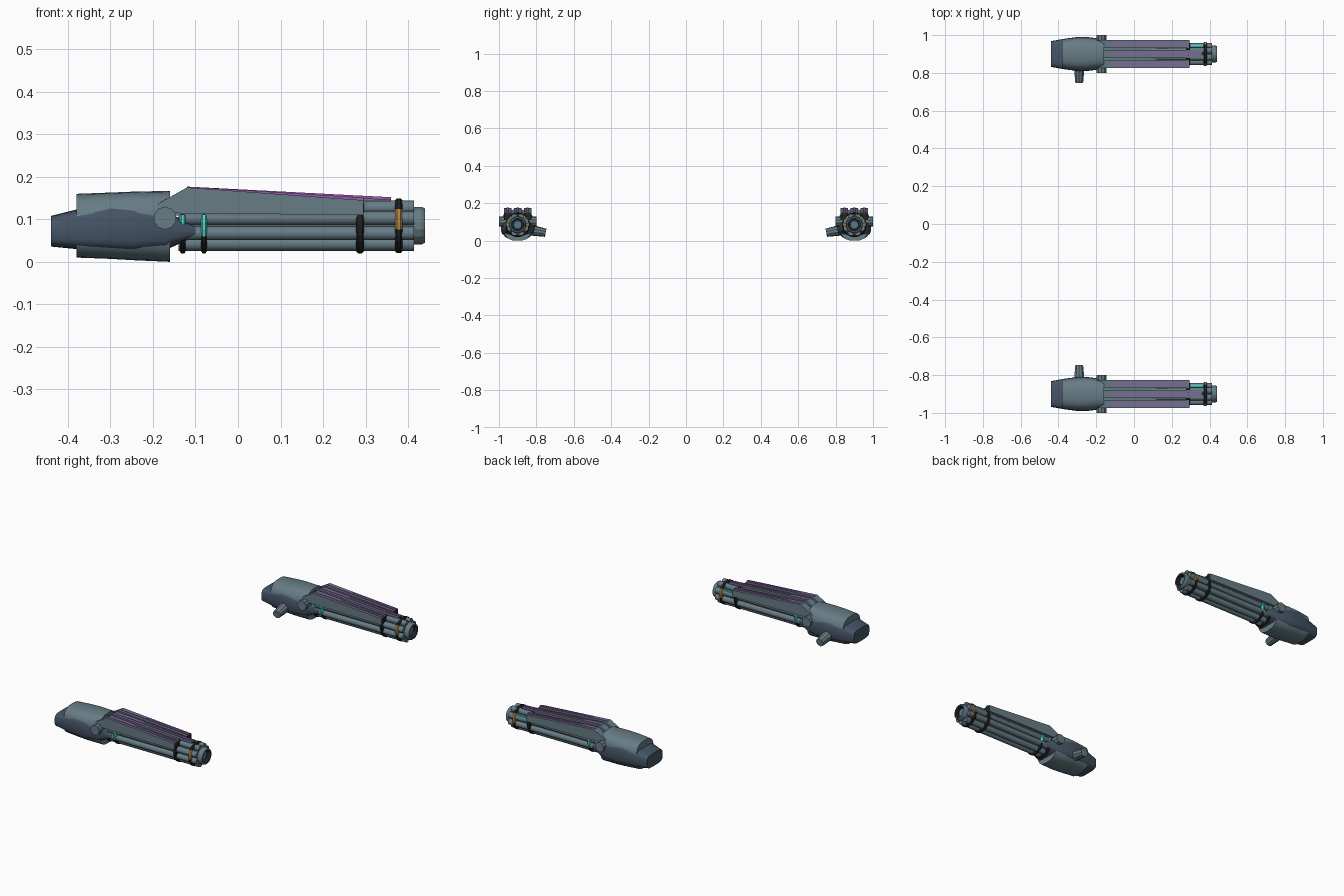
import bpy, bmesh, math
from mathutils import Vector, Matrix

cube = bpy.data.objects.get("Cube")
if cube:
    bpy.data.objects.remove(cube, do_unlink=True)


def material(name, rgb):
    m = bpy.data.materials.new(name)
    m.use_nodes = True
    m.diffuse_color = (*rgb, 1)
    m.node_tree.nodes["Principled BSDF"].inputs["Base Color"].default_value = (*rgb, 1)
    return m


STEEL = material("steel grey", (0.135, 0.2, 0.235))
NAVY = material("dark blue grey", (0.06, 0.088, 0.13))
BLACK = material("black", (0.015, 0.016, 0.018))
TEAL = material("teal", (0.08, 0.68, 0.62))
ORANGE = material("bronze", (0.4, 0.22, 0.05))
PURPLE = material("purple", (0.32, 0.1, 0.42))
BLUE = material("muzzle blue", (0.08, 0.19, 0.28))
AXIS_Z = 0.085


def finish(name, bm, gun_y, mats, rule=None, smooth=False):
    """Turn a bmesh into an object set at the gun's position."""
    bmesh.ops.recalc_face_normals(bm, faces=bm.faces)
    if rule:
        for f in bm.faces:
            f.material_index = rule(f)
    me = bpy.data.meshes.new(name)
    bm.to_mesh(me)
    bm.free()
    for m in mats:
        me.materials.append(m)
    ob = bpy.data.objects.new(name, me)
    ob.location.y = gun_y
    bpy.context.collection.objects.link(ob)
    if smooth:
        bpy.ops.object.select_all(action='DESELECT')
        ob.select_set(True)
        bpy.context.view_layer.objects.active = ob
        bpy.ops.object.shade_smooth_by_angle(angle=math.radians(40))


def loft(rings, closed=False):
    """Skin equal-sized point rings; cap the ends unless the path is closed."""
    bm = bmesh.new()
    vs = [[bm.verts.new(p) for p in r] for r in rings]
    n = len(vs[0])
    pairs = list(zip(vs, vs[1:])) + ([(vs[-1], vs[0])] if closed else [])
    for a, b in pairs:
        for i in range(n):
            j = (i + 1) % n
            bm.faces.new((a[i], a[j], b[j], b[i]))
    if not closed:
        bm.faces.new(vs[0])
        bm.faces.new(vs[-1])
    return bm


def rounded(x, half, lo, hi, power):
    """Superellipse section across the gun; a higher power is boxier."""
    def bend(v):
        return math.copysign(abs(v) ** (2 / power), v)
    mid, h = (lo + hi) / 2, (hi - lo) / 2
    angles = [2 * math.pi * i / 24 for i in range(24)]
    return [(x, half * bend(math.cos(a)), mid + h * bend(math.sin(a))) for a in angles]


def circle(x, r, n, y=0, z=AXIS_Z):
    return [(x, y + r * math.cos(2 * math.pi * (i + .5) / n),
             z + r * math.sin(2 * math.pi * (i + .5) / n)) for i in range(n)]


def tube(stations, n):
    """Closed revolved profile of (x, radius) around the gun axis."""
    return loft([circle(x, r, n) for x, r in stations], closed=True)


def axis_distance(f):
    c = f.calc_center_median()
    return math.hypot(c.y, c.z - AXIS_Z)


def side_prism(profile, y, half):
    """Extrude an (x, z) outline sideways."""
    return loft([[(x, y + s * half, z) for x, z in profile] for s in (-1, 1)])


def stud(start, end, r0, r1, n):
    a, b = Vector(start), Vector(end)
    bm = bmesh.new()
    rot = (b - a).to_track_quat('Z', 'Y').to_matrix().to_4x4()
    bmesh.ops.create_cone(bm, cap_ends=True, segments=n, radius1=r0, radius2=r1,
                          depth=(b - a).length, matrix=Matrix.Translation((a + b) / 2) @ rot)
    return bm


def band(name, x, radius, width, gun_y, accent=BLACK, lo=0, hi=0):
    """Clamp ring whose flanks may carry an accent colour."""
    w = width / 2
    prof = [(x - w, radius - .02), (x - w, radius - .005), (x - w / 2, radius),
            (x + w / 2, radius), (x + w, radius - .005), (x + w, radius - .02)]
    finish(name, tube(prof, 24), gun_y, [BLACK, accent],
           lambda f: int(lo < f.calc_center_median().z < hi))


def build_gun(y, inward):
    # Rear housing: rounded light casing between flat dark side shells
    finish("rear_casing", loft([rounded(-.38, .076, .010, .160, 2.8),
                                rounded(-.30, .087, .007, .163, 2.8),
                                rounded(-.25, .087, .004, .165, 2.8),
                                rounded(-.16, .076, .000, .167, 2.8)]), y, [STEEL], smooth=True)
    finish("side_shells", loft([rounded(-.44, .068, .036, .108, 4),
                                rounded(-.38, .079, .030, .123, 4),
                                rounded(-.30, .090, .024, .140, 4),
                                rounded(-.25, .090, .021, .137, 4),
                                rounded(-.17, .080, .028, .120, 4),
                                rounded(-.10, .060, .060, .082, 4)]), y, [NAVY], smooth=True)

    # Cross pivot and angled inner mount
    finish("cross_pivot", stud((-.172, -.1, .103), (-.172, .1, .103), .027, .027, 10), y, [STEEL])
    finish("inner_mount", stud((-.29, inward * .05, .060), (-.29, inward * .15, .042),
                               .031, .022, 10), y, [STEEL])

    # Barrel cluster around a hollow core
    finish("core_tube", tube([(-.14, .033), (-.14, .045), (.432, .045), (.44, .041),
                              (.44, .034), (.39, .032)], 16), y, [STEEL, BLACK],
           lambda f: int(axis_distance(f) < .0335))
    finish("muzzle_plug", loft([circle(.38, .034, 16), circle(.40, .034, 16),
                                circle(.40, .022, 16), circle(.425, .022, 16)]), y, [BLACK, BLUE],
           lambda f: int(f.calc_center_median().x > .405))
    for i in range(8):
        a = math.pi / 4 * (i + .5)
        by, bz = .046 * math.cos(a), AXIS_Z + .046 * math.sin(a)
        finish(f"barrel_{i + 1}", loft([circle(-.14, .0165, 10, by, bz),
                                        circle(.414, .0165, 10, by, bz)]), y, [STEEL], smooth=True)

    # Clamp bands
    band("rear_band", -.130, .066, .014, y, TEAL, .062, .108)
    band("second_band", -.080, .066, .013, y, TEAL, .062, .112)
    band("middle_band", .287, .066, .018, y)
    band("muzzle_band", .378, .065, .018, y, ORANGE, .072, .126)

    # Top cover with three ridges and inlaid strips
    finish("top_cover", side_prism([(-.20, .11), (-.20, .122), (-.12, .155), (.285, .130),
                                    (.285, .105)], 0, .060), y, [STEEL])
    for side, label in ((-1, "right"), (0, "middle"), (1, "left")):
        cy = side * .053
        end, top = (.295, .145) if side else (.36, .146)
        ridge = [(-.21, .115), (-.20, .130), (-.12, .175), (end, top), (end, .110 if side else .13)]
        finish(label + "_ridge", side_prism(ridge, cy, .020), y, [STEEL, BLACK],
               lambda f: int(f.normal.x > .95))
        strip = [(-.12, .173), (-.12, .177), (end, top + .006), (end, top - .002)]
        finish(label + "_strip", side_prism(strip, cy, .006), y, [PURPLE])

    # Small light plate near the muzzle
    finish("muzzle_light", side_prism([(.30, .115), (.30, .123), (.366, .123), (.366, .115)],
                                      .046, .005), y, [TEAL])


for gun_y in (-.9, .9):
    build_gun(gun_y, -1 if gun_y > 0 else 1)
